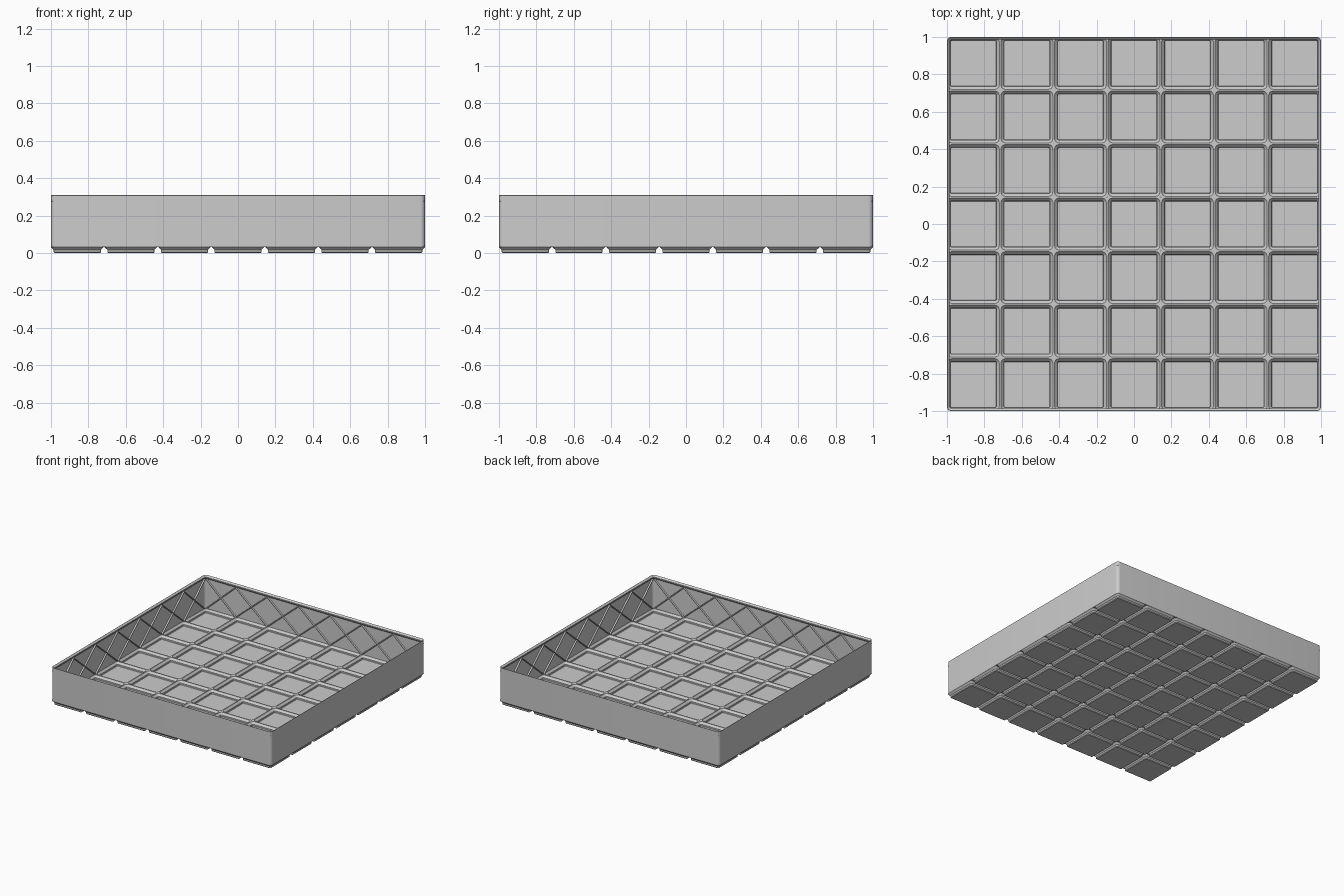
import bpy
import bmesh
import math

if "Cube" in bpy.data.objects:
    bpy.data.objects.remove(bpy.data.objects["Cube"])

N = 7                 # cells per side
PITCH = 0.2862        # cell spacing
R = 0.0255            # outer corner radius
T = 0.003             # sheet thickness
WALL_IN = 1 - T       # inner face of the walls
CELLS = [(i - (N - 1) / 2) * PITCH for i in range(N)]

grey = bpy.data.materials.new("light grey")
grey.diffuse_color = (0.604, 0.604, 0.604, 1)
grey.use_nodes = True
grey.node_tree.nodes["Principled BSDF"].inputs["Base Color"].default_value = grey.diffuse_color


def rounded_square(half, r, z, cx=0, cy=0, seg=6):
    """Counter-clockwise ring of points."""
    pts = []
    for q, (sx, sy) in enumerate(((1, 1), (-1, 1), (-1, -1), (1, -1))):
        for k in range(seg + 1):
            a = math.pi / 2 * (q + k / seg)
            pts.append((cx + sx * (half - r) + r * math.cos(a),
                        cy + sy * (half - r) + r * math.sin(a), z))
    return pts


def keep_inside(p, half, r):
    """Pull a point back inside a rounded square outline."""
    x, y, z = p
    ax, ay = min(abs(x), half), min(abs(y), half)
    dx, dy = ax - (half - r), ay - (half - r)
    if dx > 0 and dy > 0 and math.hypot(dx, dy) > r:
        f = r / math.hypot(dx, dy)
        ax, ay = half - r + dx * f, half - r + dy * f
    return (math.copysign(ax, x), math.copysign(ay, y), z)


def loft(bm, rings, cap_start=False, cap_end=False):
    loops = [[bm.verts.new(p) for p in ring] for ring in rings]
    n = len(loops[0])
    for a, b in zip(loops, loops[1:]):
        for i in range(n):
            j = (i + 1) % n
            bm.faces.new((a[i], a[j], b[j], b[i]))
    if cap_start:
        bm.faces.new(loops[0][::-1])
    if cap_end:
        bm.faces.new(loops[-1])


def finish(name, bm, smooth=True):
    me = bpy.data.meshes.new(name)
    bm.to_mesh(me)
    bm.free()
    ob = bpy.data.objects.new(name, me)
    bpy.context.collection.objects.link(ob)
    me.materials.append(grey)
    if smooth:
        bpy.ops.object.select_all(action='DESELECT')
        ob.select_set(True)
        bpy.context.view_layer.objects.active = ob
        bpy.ops.object.shade_smooth_by_angle(angle=math.radians(30))
    return ob


# Outer wall, stepped lip and inner wall face: (inset, height)
bm = bmesh.new()
wall_profile = [(0, 0.0323), (0, 0.309), (0.002, 0.31), (0.0145, 0.298),
                (0.0145, 0.290), (T, 0.278), (T, 0.0345)]
loft(bm, [rounded_square(1 - d, R - d, z) for d, z in wall_profile])
finish("wall_and_lip", bm)

# Feet: stepped pads under every cell, joined by the channel ceiling
bm = bmesh.new()
foot_profile = [(0.1211, 0.0054, 0), (0.1265, 0.0108, 0.0054),
                (0.1265, 0.0108, 0.0177), (0.1412, R, 0.0323)]
for cx in CELLS:
    for cy in CELLS:
        rings = [rounded_square(h, r, z, cx, cy) for h, r, z in foot_profile]
        edge = rounded_square(PITCH / 2, 0.0005, 0.0323, cx, cy)
        rings.append([keep_inside(p, 1, R) for p in edge])
        loft(bm, rings, cap_start=True)
finish("feet", bm)

# Floor: sunken trays separated by narrow ridges
bm = bmesh.new()
tray_profile = [(0.1382, R - T, 0.0345), (0.1235, 0.0078, 0.0192),
                (0.1235, 0.0078, 0.0080), (0.1215, 0.0058, 0.0060)]
for cx in CELLS:
    for cy in CELLS:
        edge = rounded_square(PITCH / 2, 0.0005, 0.0345, cx, cy)
        rings = [[keep_inside(p, WALL_IN, R - T) for p in edge]]
        rings += [rounded_square(h, r, z, cx, cy) for h, r, z in tray_profile]
        loft(bm, rings, cap_end=True)
finish("floor_trays", bm)

# Crossed diagonal ribs on the inside of the four walls
bm = bmesh.new()
for side in range(4):
    ca, sa = math.cos(side * math.pi / 2), math.sin(side * math.pi / 2)
    for c in CELLS:
        for d in (-1, 1):
            ends = []
            for e, z in ((-1, 0.0345), (1, 0.278)):
                x = max(-0.985, min(0.985, c + d * e * PITCH / 2))
                section = [(x - 0.007, WALL_IN), (x + 0.007, WALL_IN),
                           (x + 0.004, 0.986), (x - 0.004, 0.986)]
                ends.append([(u * ca - v * sa, u * sa + v * ca, z)
                             for u, v in section])
            loft(bm, ends, True, True)
bmesh.ops.recalc_face_normals(bm, faces=bm.faces)
finish("wall_ribs", bm, smooth=False)
